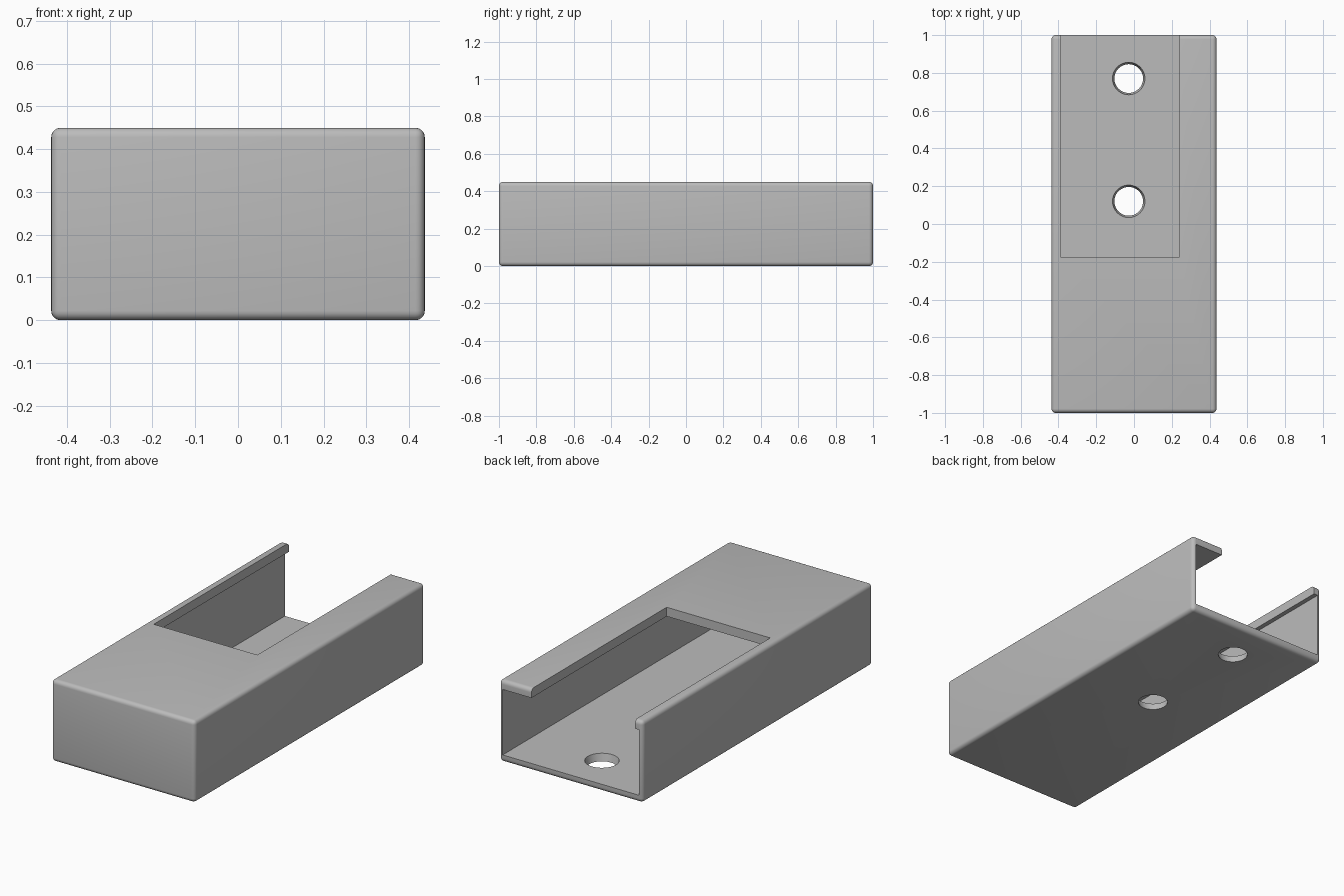
import bpy
import math

cube = bpy.data.objects.get("Cube")
if cube:
    bpy.data.objects.remove(cube, do_unlink=True)

W, L, H = 0.874, 2.0, 0.45
SIDE, FLOOR, TOP, FRONT = 0.022, 0.04, 0.05, 0.04

grey = bpy.data.materials.new("plain grey")
grey.use_nodes = True
color = (0.5, 0.5, 0.5, 1)
grey.diffuse_color = color
grey.node_tree.nodes["Principled BSDF"].inputs["Base Color"].default_value = color


def box(name, low, high):
    """Axis-aligned box between two corners."""
    bpy.ops.mesh.primitive_cube_add(size=1, location=[(a + b) / 2 for a, b in zip(low, high)])
    ob = bpy.context.object
    ob.name = name
    ob.scale = [b - a for a, b in zip(low, high)]
    bpy.ops.object.transform_apply(location=True, rotation=False, scale=True)
    ob.data.materials.append(grey)
    return ob


def cut(target, cutter):
    """Subtract the cutter and remove it."""
    cutter.hide_render = True
    mod = target.modifiers.new("cut", "BOOLEAN")
    mod.operation = "DIFFERENCE"
    mod.solver = "EXACT"
    mod.object = cutter
    bpy.context.view_layer.objects.active = target
    bpy.ops.object.modifier_apply(modifier=mod.name)
    bpy.data.objects.remove(cutter, do_unlink=True)


# Outer shell with rounded edges
housing = box("housing", (-W / 2, -L / 2, 0), (W / 2, L / 2, H))
bevel = housing.modifiers.new("round", "BEVEL")
bevel.width = 0.022
bevel.segments = 5
bpy.ops.object.modifier_apply(modifier=bevel.name)

# Hollow interior, open at the back
cut(housing, box("cavity", (SIDE - W / 2, FRONT - L / 2, FLOOR),
                 (W / 2 - SIDE, L / 2 + 0.1, H - TOP)))

# Off-centre slot in the roof
cut(housing, box("roof_slot", (-0.39, -0.175, H / 2), (0.24, L / 2 + 0.1, H + 0.1)))

# Tapered screw holes in the floor
for y in (0.12, 0.77):
    bpy.ops.mesh.primitive_cone_add(vertices=48, radius1=0.071, radius2=0.091,
                                    depth=FLOOR * 2, location=(-0.028, y, FLOOR / 2))
    hole = bpy.context.object
    hole.name = "screw_hole"
    hole.data.materials.append(grey)
    cut(housing, hole)

# Smooth rounds, crisp cut edges
bpy.ops.object.select_all(action="DESELECT")
housing.select_set(True)
bpy.context.view_layer.objects.active = housing
bpy.ops.object.shade_smooth_by_angle(angle=math.radians(30))
